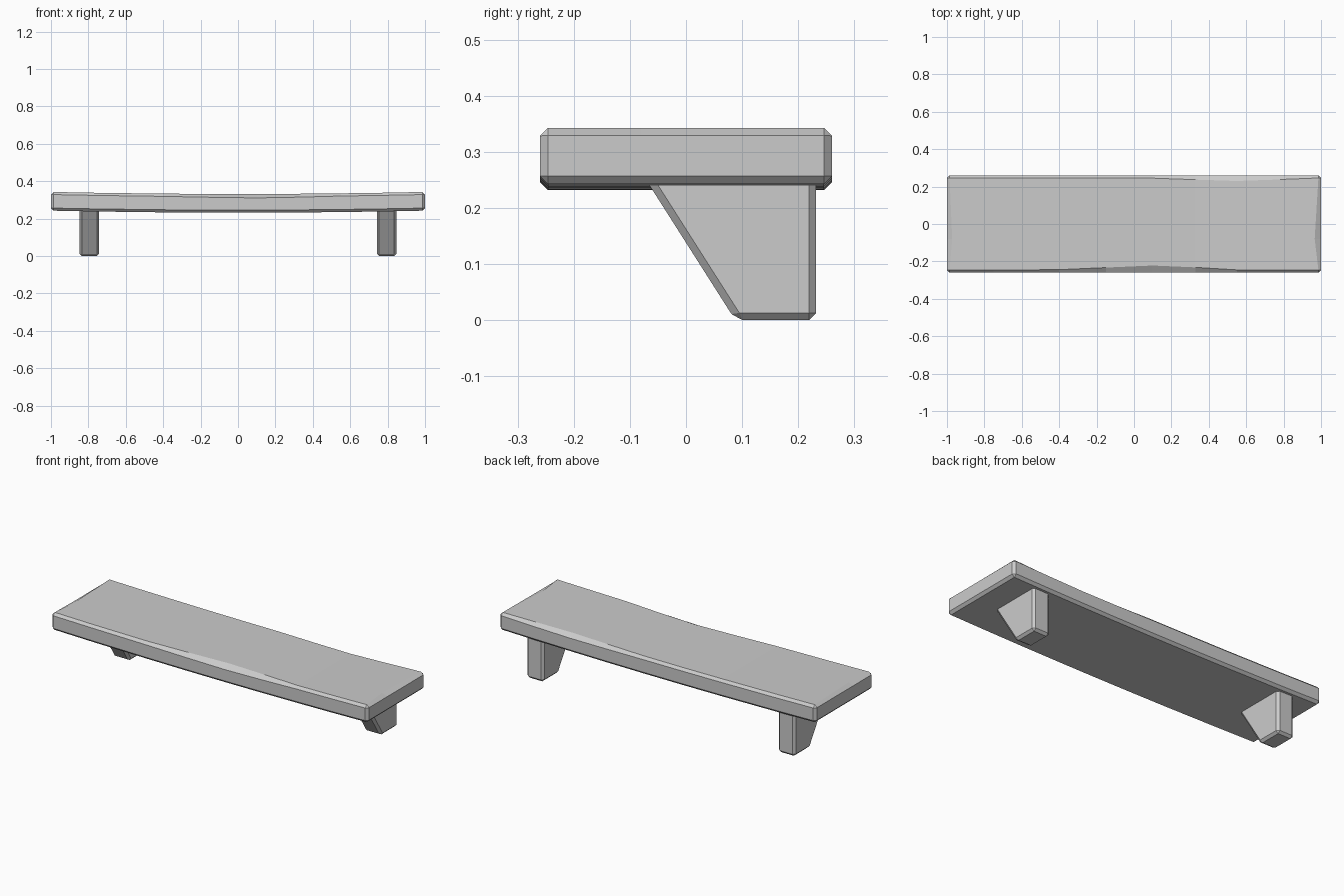
import bpy, bmesh

if "Cube" in bpy.data.objects:
    bpy.data.objects.remove(bpy.data.objects["Cube"])

B = 0.014            # chamfer size
HX, HY = 1.0, 0.26   # plank half length and half depth
SAG = 0.011


def finish(bm, name):
    bmesh.ops.recalc_face_normals(bm, faces=bm.faces)
    me = bpy.data.meshes.new(name)
    bm.to_mesh(me)
    bm.free()
    ob = bpy.data.objects.new(name, me)
    bpy.context.collection.objects.link(ob)
    return ob


def sag(x):
    return SAG * (1 - x * x)


# Plank: stations along the length, with extra chamfer wear on front and back
xs = [-HX + B, -0.75, -0.4, -0.15, 0.1, 0.33, 0.55, 0.78, HX - B]
front_wear = [0, 0, 0.002, 0.013, 0.024, 0.014, 0.001, 0, 0]
back_wear = [0, 0, 0, 0, 0.001, 0.009, 0.016, 0.008, 0]
end_y = -0.08
n = len(xs)

# Perimeter entries: outer point, bottom inset point, worn top inset point, wear
per = []
for x, w in zip(xs, front_wear):
    per.append(((x, -HY), (x, -HY + B), (x, -HY + B + w), w))
for y in (-HY + B, end_y, HY - B):
    w = 0.02 if y == end_y else 0
    per.append(((HX, y), (HX - B, y), (HX - B - w, y), 0))
for x, w in reversed(list(zip(xs, back_wear))):
    per.append(((x, HY), (x, HY - B), (x, HY - B - w), w))
for y in (HY - B, end_y, -HY + B):
    w = 0.014 if y == end_y else 0
    per.append(((-HX, y), (-HX + B, y), (-HX + B + w, y), 0))

bm = bmesh.new()


def ring(pick, z, drop=0):
    return [bm.verts.new((*p[pick], z - sag(p[pick][0]) - drop * p[3])) for p in per]


rings = [ring(1, 0.243), ring(0, 0.257), ring(0, 0.329, 0.3), ring(2, 0.343)]
m = len(per)
for a, b in zip(rings, rings[1:]):
    for i in range(m):
        j = (i + 1) % m
        bm.faces.new((a[i], a[j], b[j], b[i]))
for r in (rings[0], rings[3]):
    back = r[n + 3:2 * n + 3][::-1]
    for i in range(n - 1):
        loop = [r[i], r[i + 1], back[i + 1], back[i]]
        if i == n - 2:
            loop.insert(2, r[n + 1])
        if i == 0:
            loop.append(r[2 * n + 4])
        bm.faces.new(loop)
bmesh.ops.remove_doubles(bm, verts=bm.verts, dist=0.0005)
finish(bm, "shelf_plank")

# Brackets: tapered side profile extruded across, chamfered except at the top
profile = [(-0.068, 0.245), (0.088, 0.0), (0.232, 0.0), (0.232, 0.245)]
for side, cx in (("left", -0.795), ("right", 0.795)):
    bm = bmesh.new()
    f = bm.faces.new([bm.verts.new((cx - 0.053, y, z)) for y, z in profile])
    ext = bmesh.ops.extrude_face_region(bm, geom=[f])
    bmesh.ops.translate(bm, vec=(0.106, 0, 0),
                        verts=[g for g in ext["geom"] if isinstance(g, bmesh.types.BMVert)])
    bmesh.ops.recalc_face_normals(bm, faces=bm.faces)
    edges = [e for e in bm.edges if min(v.co.z for v in e.verts) < 0.2]
    bmesh.ops.bevel(bm, geom=edges, offset=0.013, segments=1, affect='EDGES')
    finish(bm, side + "_bracket")
